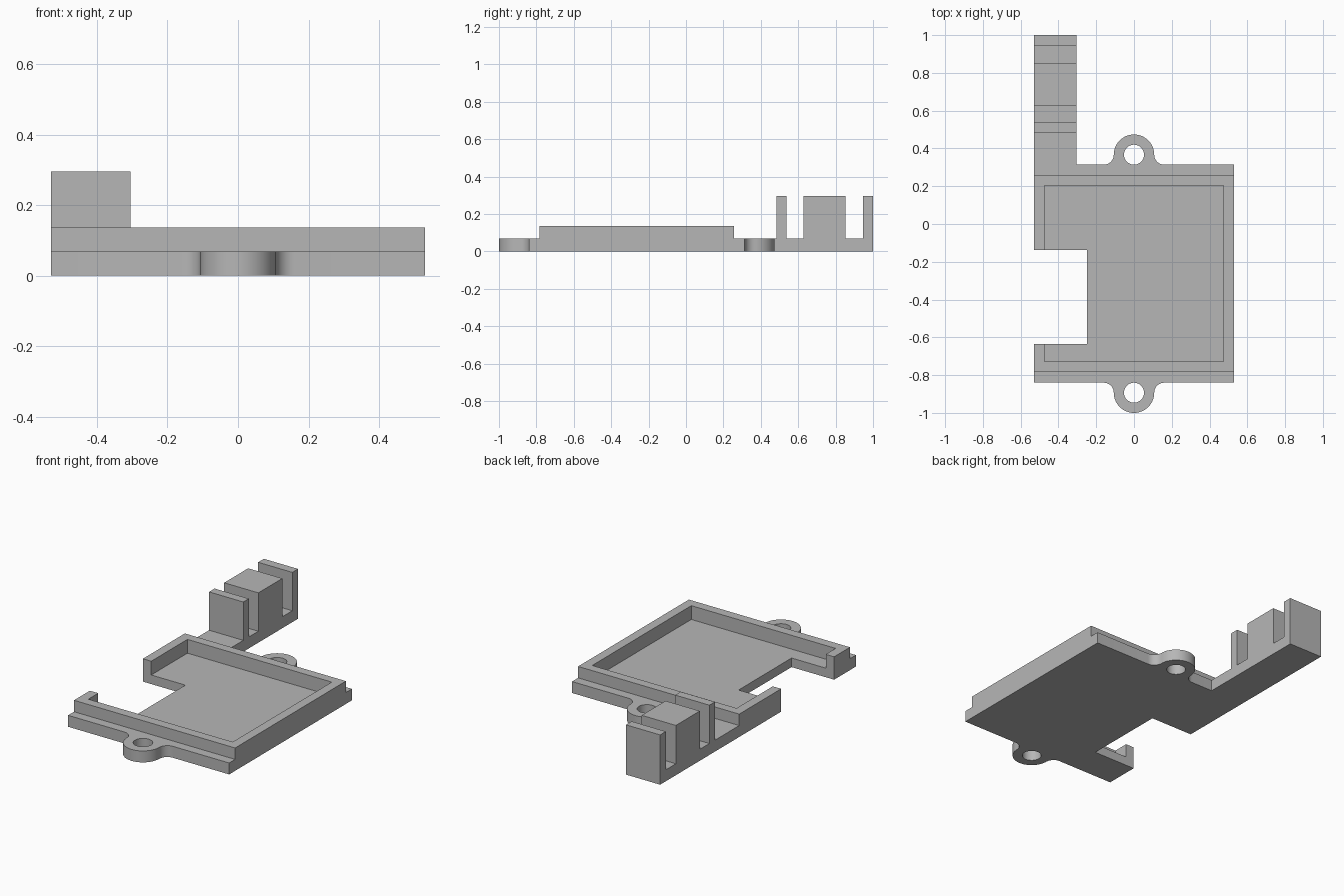
import bpy, bmesh
from math import cos, sin, pi, radians
from mathutils import Vector

if "Cube" in bpy.data.objects:
    bpy.data.objects.remove(bpy.data.objects["Cube"])

grey = bpy.data.materials.new("grey_plastic")
grey.use_nodes = True
grey.diffuse_color = (0.47, 0.47, 0.47, 1)
grey.node_tree.nodes["Principled BSDF"].inputs["Base Color"].default_value = (0.47, 0.47, 0.47, 1)

# Main dimensions
SIDE = 0.53
FRONT, BACK = -0.84, 0.314
FLOOR, LEDGE, RIM, TALL = 0.054, 0.068, 0.136, 0.296
EAR, HOLE = 0.107, 0.053


def prism(name, outline, direction):
    """Extrude a closed outline of 3D points along a direction."""
    bm = bmesh.new()
    face = bm.faces.new([bm.verts.new(p) for p in outline])
    grown = bmesh.ops.extrude_face_region(bm, geom=[face])["geom"]
    verts = [v for v in grown if isinstance(v, bmesh.types.BMVert)]
    bmesh.ops.translate(bm, verts=verts, vec=Vector(direction))
    bmesh.ops.recalc_face_normals(bm, faces=bm.faces)
    mesh = bpy.data.meshes.new(name)
    bm.to_mesh(mesh)
    bm.free()
    mesh.materials.append(grey)
    obj = bpy.data.objects.new(name, mesh)
    bpy.context.collection.objects.link(obj)
    return obj


def box(name, x0, x1, y0, y1, z0, z1):
    outline = [(x0, y0, z0), (x1, y0, z0), (x1, y1, z0), (x0, y1, z0)]
    return prism(name, outline, (0, 0, z1 - z0))


def arc(cx, cy, r, start, end, steps):
    angles = [radians(start + (end - start) * i / steps) for i in range(steps + 1)]
    return [(cx + r * cos(a), cy + r * sin(a)) for a in angles]


def select_only(obj):
    bpy.ops.object.select_all(action='DESELECT')
    obj.select_set(True)
    bpy.context.view_layer.objects.active = obj


def cut(obj, cutters):
    select_only(obj)
    for cutter in cutters:
        mod = obj.modifiers.new("cut", 'BOOLEAN')
        mod.operation = 'DIFFERENCE'
        mod.solver = 'EXACT'
        mod.object = cutter
        bpy.ops.object.modifier_apply(modifier=mod.name)


# Base plate outline: rectangle with a filleted screw ear at each end
fillet_x = EAR + HOLE
ear = (arc(fillet_x, HOLE, HOLE, 270, 180, 8)
       + arc(0, HOLE, EAR, 0, 180, 32)[1:-1]
       + arc(-fillet_x, HOLE, HOLE, 0, -90, 8))
back_edge = [(SIDE, BACK)] + [(x, BACK + y) for x, y in ear] + [(-SIDE, BACK)]
front_edge = [(-SIDE, FRONT)] + [(-x, FRONT - y) for x, y in ear] + [(SIDE, FRONT)]
base = prism("base_plate", [(x, y, 0) for x, y in back_edge + front_edge], (0, 0, LEDGE))

# Raised rim around the pocket
rim = box("rim_wall", -SIDE, SIDE, -0.784, 0.257, LEDGE, RIM)

# Pocket, side notch and screw holes
pocket = box("pocket_cutter", -0.475, 0.475, -0.728, 0.203, FLOOR, 0.5)
notch = box("notch_cutter", -0.8, -0.25, -0.635, -0.137, -0.2, 0.5)
holes = [prism("hole_cutter", [(x, y, -0.2) for x, y in arc(0, cy, HOLE, 0, 348.75, 31)], (0, 0, 0.6))
         for cy in (FRONT - HOLE, BACK + HOLE)]
cut(base, [pocket, notch] + holes)
cut(rim, [pocket, notch])
for cutter in [pocket, notch] + holes:
    bpy.data.objects.remove(cutter)

# Side arm: comb profile with two slots between the upright blocks
profile = [(BACK, 0), (BACK, LEDGE)]
for y0, y1 in ((0.485, 0.537), (0.627, 0.852), (0.946, 1.0)):
    profile += [(y0, LEDGE), (y0, TALL), (y1, TALL), (y1, LEDGE)]
profile[-1] = (1.0, 0)
arm = prism("clip_arm", [(-SIDE, y, z) for y, z in profile], (0.225, 0, 0))

for obj in (base, rim, arm):
    select_only(obj)
    bpy.ops.object.shade_smooth_by_angle(angle=radians(30))
